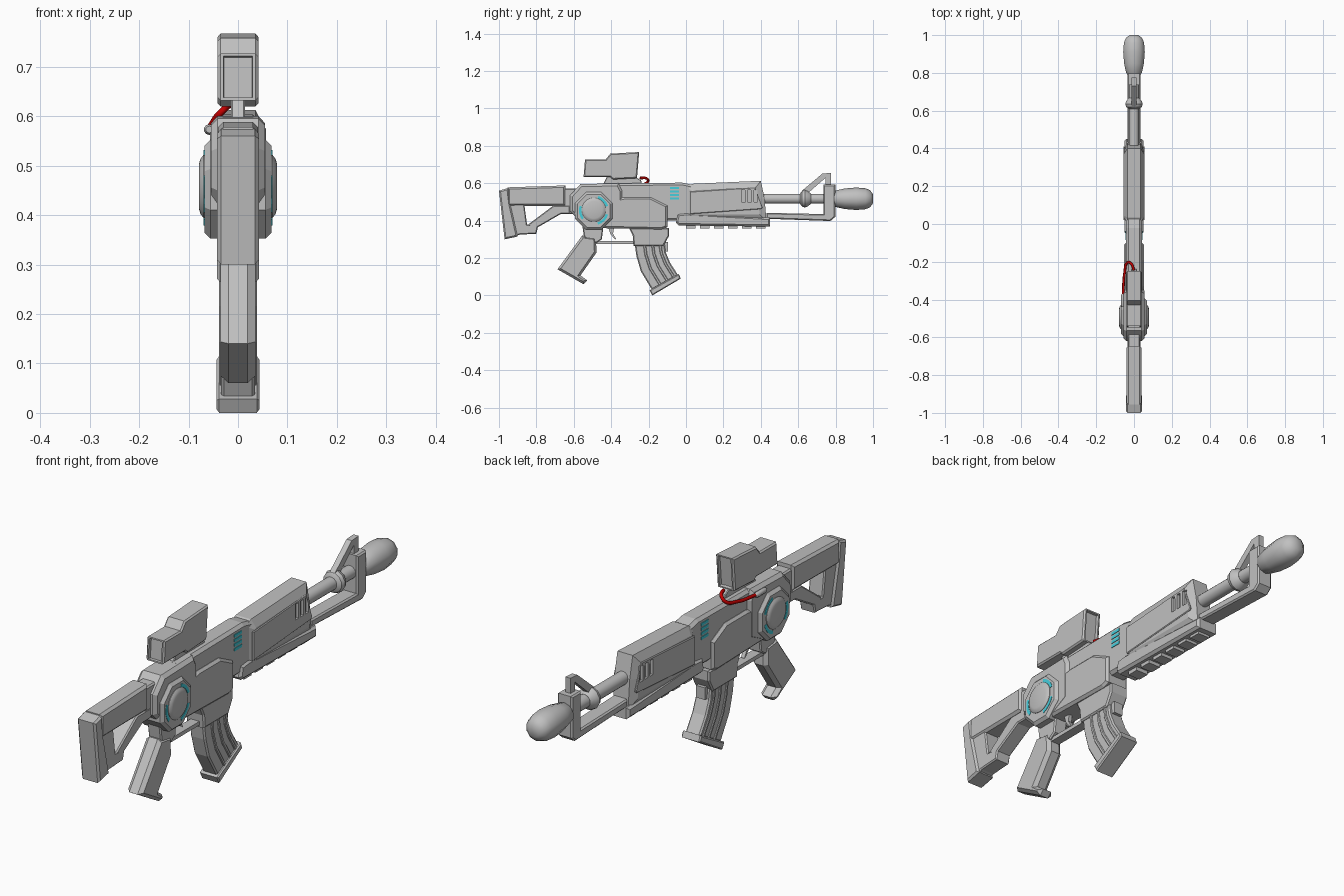
import bpy, bmesh, math

if "Cube" in bpy.data.objects:
    bpy.data.objects.remove(bpy.data.objects["Cube"])

def material(name, rgb):
    m = bpy.data.materials.new(name)
    m.diffuse_color = (*rgb, 1)
    m.use_nodes = True
    m.node_tree.nodes["Principled BSDF"].inputs["Base Color"].default_value = m.diffuse_color
    return m

GREY = material("gunmetal_grey", (0.53, 0.53, 0.53))
CYAN = material("cyan_light", (0.06, 0.62, 0.72))
RED = material("red_cable", (0.55, 0.0, 0.0))

def finish(name, bm, mat):
    bmesh.ops.recalc_face_normals(bm, faces=bm.faces)
    me = bpy.data.meshes.new(name)
    bm.to_mesh(me)
    bm.free()
    ob = bpy.data.objects.new(name, me)
    bpy.context.collection.objects.link(ob)
    me.materials.append(mat)
    return ob

def prism(name, pts, hw, cham=0.0, depth=None, cx=0.0, mat=GREY, recess_ends=False):
    """Side outline (y, z) extruded across x, with chamfered side faces."""
    depth = cham if depth is None else depth
    bm = bmesh.new()
    a = hw - depth
    left = [bm.verts.new((cx - a, y, z)) for y, z in pts]
    right = [bm.verts.new((cx + a, y, z)) for y, z in pts]
    caps = [bm.faces.new(left), bm.faces.new(right)]
    n = len(pts)
    for i in range(n):
        j = (i + 1) % n
        bm.faces.new((left[i], left[j], right[j], right[i]))
    bmesh.ops.recalc_face_normals(bm, faces=bm.faces)
    if cham:
        bmesh.ops.inset_individual(bm, faces=caps, thickness=cham, depth=depth, use_even_offset=True)
    if recess_ends:
        ends = [f for f in bm.faces if abs(f.normal.y) > 0.95 and f.calc_area() > 0.006]
        bmesh.ops.inset_individual(bm, faces=ends, thickness=0.008, depth=0)
        bmesh.ops.inset_individual(bm, faces=ends, thickness=0.002, depth=-0.012)
    return finish(name, bm, mat)

def box(name, y0, y1, z0, z1, hw, **kw):
    return prism(name, [(y0, z0), (y1, z0), (y1, z1), (y0, z1)], hw, **kw)

def lathe(name, prof, segs, centre, axis="Y", sign=1, angle=35):
    """Profile (distance, radius) turned about the y or x axis."""
    bm = bmesh.new()
    cx, cy, cz = centre
    rings = []
    for d, r in prof:
        ring = []
        for k in range(segs):
            t = 2 * math.pi * (k + 0.5) / segs
            u, v = r * math.cos(t), r * math.sin(t)
            p = (cx + u, cy + d, cz + v) if axis == "Y" else (cx + sign * d, cy + u, cz + v)
            ring.append(bm.verts.new(p))
        rings.append(ring)
    for r0, r1 in zip(rings, rings[1:]):
        for k in range(segs):
            m = (k + 1) % segs
            bm.faces.new((r0[k], r0[m], r1[m], r1[k]))
    bm.faces.new(rings[0])
    bm.faces.new(rings[-1])
    ob = finish(name, bm, GREY)
    bpy.ops.object.select_all(action="DESELECT")
    ob.select_set(True)
    bpy.context.view_layer.objects.active = ob
    bpy.ops.object.shade_smooth_by_angle(angle=math.radians(angle))
    return ob

# Stock
prism("butt_plate", [(-1.0, .56), (-.95, .575), (-.94, .49), (-.90, .315), (-.97, .30)], .042, .008)
prism("cheek_rest", [(-.955, .578), (-.645, .588), (-.645, .48), (-.955, .478)], .04, .01)
prism("stock_rear", [(-.955, .49), (-.865, .49), (-.85, .38), (-.79, .375), (-.80, .33),
                     (-.89, .325), (-.92, .315)], .034, .005)
prism("stock_strut", [(-.85, .375), (-.71, .48), (-.62, .48), (-.62, .435), (-.67, .435), (-.80, .36)], .034, .005)
box("stock_neck", -.66, -.57, .435, .572, .032, cham=.006)

# Receiver
prism("upper_receiver", [(-.45, .598), (-.02, .603), (.04, .59), (.04, .40), (-.12, .40), (-.45, .42)], .042, .012)
prism("rear_housing", [(-.62, .535), (-.565, .595), (-.36, .6), (-.34, .56), (-.34, .40), (-.42, .36),
                       (-.53, .36), (-.62, .45)], .055, .014)
prism("lower_receiver", [(-.45, .50), (-.33, .525), (-.19, .525), (-.10, .48), (-.10, .365),
                         (-.13, .353), (-.46, .36)], .054, .01)

# Round side hubs with lit arcs, and side vents
octagon = [(-.493 + .108 * math.cos(math.pi * (k + .5) / 4), .452 + .108 * math.sin(math.pi * (k + .5) / 4))
           for k in range(8)]
prism("hub_plate", octagon, .068, .012)
for s, side in ((1, "right"), (-1, "left")):
    lathe(f"hub_disc_{side}", [(.05, .064), (.07, .064), (.076, .056), (.079, .046)], 24,
          (0, -.493, .458), "X", s)
    for i, mid in enumerate((45, 190, 315)):
        arc = [math.radians(mid + d) for d in (-28, -14, 0, 14, 28)]
        pts = [(-.493 + .08 * math.cos(t), .455 + .08 * math.sin(t)) for t in arc]
        pts += [(-.493 + .067 * math.cos(t), .455 + .067 * math.sin(t)) for t in reversed(arc)]
        prism(f"hub_light_{side}_{i}", pts, .004, cx=s * .0655, mat=CYAN)
    for i in range(4):
        z = .512 + i * .019
        box(f"vent_light_{side}_{i}", -.085, -.038, z, z + .012, .003, cx=s * .0415, mat=CYAN)

# Handguard with slots cut in both sides
guard = prism("handguard", [(0, .58), (.035, .597), (.40, .613), (.42, .52), (.43, .40), (0, .40)], .053, .034, .018)
for s, side in ((1, "right"), (-1, "left")):
    prism(f"handguard_panel_{side}", [(.02, .555), (.37, .578), (.41, .47), (.40, .462), (.02, .435)],
          .004, .003, cx=s * .0525).hide_render = False
    for i in range(3):
        y = .297 + i * .033
        c = prism(f"slot_cutter_{side}_{i}", [(y, .50), (y + .02, .50), (y + .018, .565), (y, .565)],
                  .02, cx=s * .065)
        c.hide_render = True
        c.hide_set(True)
        for target in (guard, bpy.data.objects[f"handguard_panel_{side}"]):
            m = target.modifiers.new("slot", "BOOLEAN")
            m.operation, m.object, m.solver = "DIFFERENCE", c, "EXACT"
prism("lower_handguard", [(-.045, .435), (.0, .44), (.45, .415), (.45, .368), (-.04, .375), (-.055, .39)], .05, .01)
for i in range(6):
    box(f"rail_tooth_{i}", .0 + i * .075, .05 + i * .075, .358, .378, .028)

# Barrel, support bracket, front sight and muzzle
lathe("barrel", [(.38, .027), (.84, .027)], 16, (0, 0, .517))
lathe("barrel_ring", [(.61, .028), (.62, .043), (.635, .048), (.65, .043), (.668, .028)], 12, (0, 0, .517))
prism("barrel_bracket", [(.43, .442), (.735, .435), (.735, .592), (.798, .592), (.798, .42), (.772, .398),
                         (.43, .41)], .034, .006)
prism("front_sight", [(.62, .56), (.73, .652), (.775, .655), (.775, .585), (.745, .585), (.745, .628),
                      (.65, .545)], .012)
lathe("muzzle", [(.79, .036), (.80, .044), (.85, .055), (.91, .06), (.96, .056), (.985, .045), (1.0, .024)],
      10, (0, 0, .517), angle=40)

# Scope, its mount and the cable
prism("scope", [(-.54, .727), (-.43, .727), (-.405, .758), (-.25, .767), (-.262, .627), (-.39, .62),
                (-.405, .632), (-.548, .632)], .041, .006, recess_ends=True)
prism("scope_mount", [(-.445, .59), (-.42, .64), (-.28, .64), (-.24, .615), (-.235, .59)], .014, .003)
cu = bpy.data.curves.new("scope_cable", "CURVE")
cu.dimensions = "3D"
cu.bevel_depth, cu.bevel_resolution, cu.resolution_u, cu.use_fill_caps = .007, 2, 6, True
path = [(0, -.245, .628), (-.015, -.21, .625), (-.035, -.205, .607), (-.05, -.26, .588), (-.058, -.38, .574)]
sp = cu.splines.new("BEZIER")
sp.bezier_points.add(len(path) - 1)
for b, p in zip(sp.bezier_points, path):
    b.co = p
    b.handle_left_type = b.handle_right_type = "AUTO"
cu.materials.append(RED)
bpy.context.collection.objects.link(bpy.data.objects.new("scope_cable", cu))
lathe("cable_plug", [(-.44, .007), (-.43, .011), (-.38, .011), (-.37, .008)], 10, (-.058, 0, .573))

# Grip, trigger and guard
prism("grip", [(-.555, .32), (-.687, .14), (-.548, .06), (-.527, .08), (-.564, .107), (-.478, .23), (-.482, .31)],
      .035, .012, .016)
prism("grip_neck", [(-.555, .38), (-.545, .31), (-.48, .28), (-.45, .30), (-.44, .38)], .03, .005)
box("trigger_guard", -.485, -.25, .274, .29, .02)
prism("trigger", [(-.415, .36), (-.385, .36), (-.39, .33), (-.372, .298), (-.385, .305), (-.405, .33)], .008)

# Magazine, built along two curved edges
rear = [(-.275, .28), (-.265, .21), (-.242, .13), (-.182, .03)]
front = [(-.115, .28), (-.108, .23), (-.085, .175), (-.042, .108)]
def band(a, b):
    mix = lambda t: [(p[0] + (q[0] - p[0]) * t, p[1] + (q[1] - p[1]) * t) for p, q in zip(rear, front)]
    return mix(a) + mix(b)[::-1]
prism("magazine_well", [(-.305, .36), (-.09, .36), (-.09, .32), (-.12, .265), (-.28, .265), (-.285, .32)], .042, .006)
prism("magazine", band(0, 1), .034, .006)
for i, t in enumerate((.28, .55, .8)):
    prism(f"magazine_rib_{i}", band(t, t + .09), .038, .003)
prism("magazine_base", [(-.195, .028), (-.18, .0), (-.028, .09), (-.038, .115)], .043, .005)
box("magazine_catch", -.118, -.095, .235, .285, .02)
